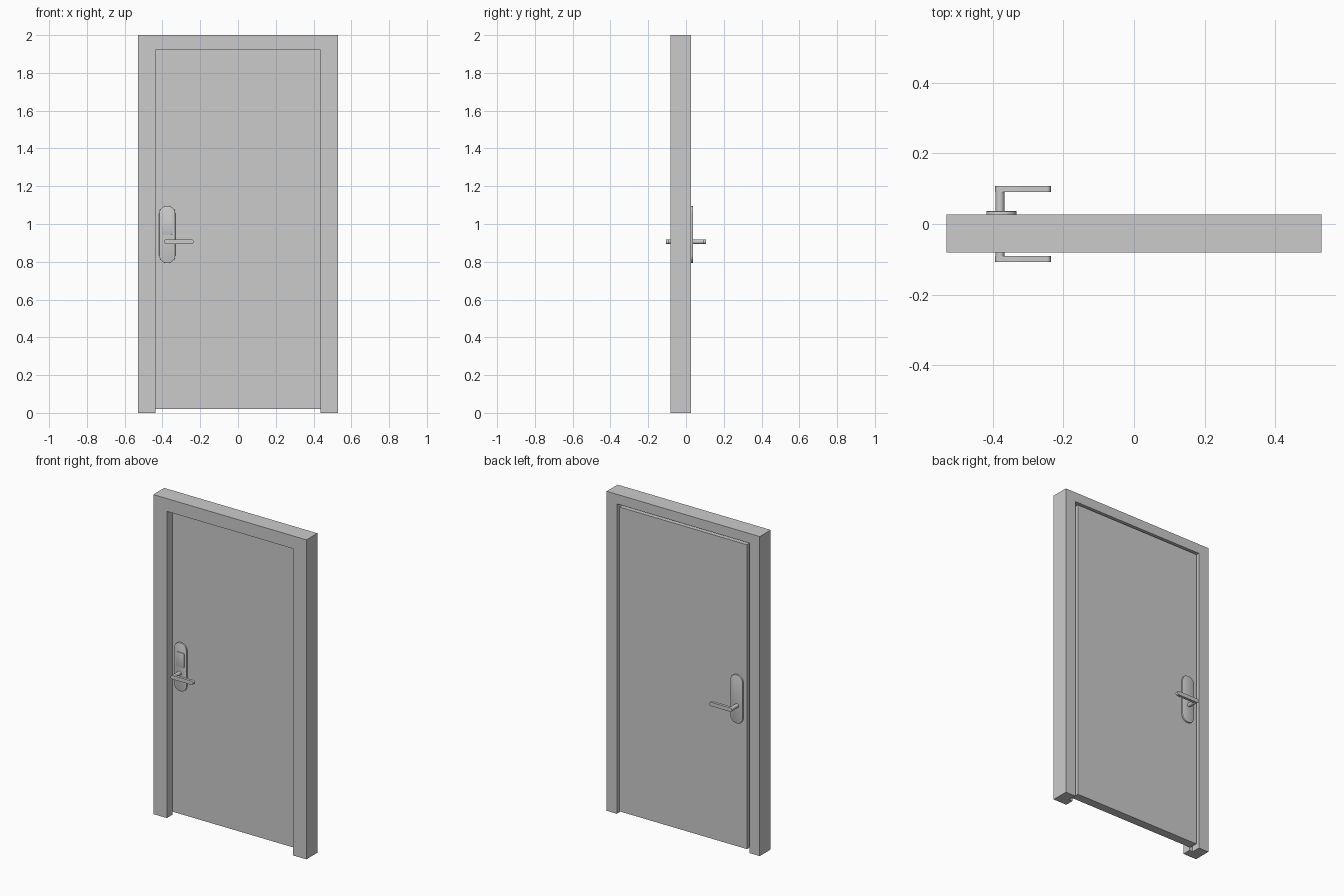
import bpy, bmesh, math

if "Cube" in bpy.data.objects:
    bpy.data.objects.remove(bpy.data.objects["Cube"])


def finish(name, bm, smooth=True):
    bmesh.ops.recalc_face_normals(bm, faces=bm.faces)
    me = bpy.data.meshes.new(name)
    bm.to_mesh(me)
    bm.free()
    ob = bpy.data.objects.new(name, me)
    bpy.context.collection.objects.link(ob)
    if smooth:
        bpy.ops.object.select_all(action='DESELECT')
        ob.select_set(True)
        bpy.context.view_layer.objects.active = ob
        bpy.ops.object.shade_smooth_by_angle(angle=math.radians(35))
    return ob


def rounded_slab(name, x0, x1, z0, z1, r, y0, y1, bevel=0, seg=8):
    """Rounded rectangle in the XZ plane, extruded from y0 to y1 (y1 = visible face)."""
    bm = bmesh.new()
    pts = []
    corners = [(x1 - r, z1 - r), (x0 + r, z1 - r), (x0 + r, z0 + r), (x1 - r, z0 + r)]
    for k, (cx, cz) in enumerate(corners):
        for i in range(seg + 1):
            a = math.pi / 2 * (k + i / seg)
            pts.append((cx + r * math.cos(a), cz + r * math.sin(a)))
    face = bm.faces.new([bm.verts.new((x, y0, z)) for x, z in pts])
    top = bmesh.ops.extrude_face_region(bm, geom=[face])['geom']
    for v in top:
        if isinstance(v, bmesh.types.BMVert):
            v.co.y = y1
    bmesh.ops.remove_doubles(bm, verts=bm.verts, dist=1e-5)
    if bevel:
        rim = [e for e in bm.edges if all(abs(v.co.y - y1) < 1e-6 for v in e.verts)]
        bmesh.ops.bevel(bm, geom=rim, offset=bevel, segments=2, profile=0.5, affect='EDGES')
    return finish(name, bm)


# Door frame: rebated L section swept along left jamb, head and right jamb
YF, YB, YD = -0.081, 0.0275, -0.0275
section = [(0.53, 2.0, YF), (0.436, 1.92, YF), (0.436, 1.92, YD),
           (0.46, 1.94, YD), (0.46, 1.94, YB), (0.53, 2.0, YB)]
bm = bmesh.new()
rings = [[bm.verts.new((s * x, y, z * up)) for x, z, y in section]
         for s, up in ((-1, 0), (-1, 1), (1, 1), (1, 0))]
for a, b in zip(rings, rings[1:]):
    for i in range(6):
        j = (i + 1) % 6
        bm.faces.new((a[i], a[j], b[j], b[i]))
bm.faces.new(rings[0])
bm.faces.new(rings[-1])
finish("door_frame", bm, smooth=False)

# Door leaf, closing against the rebate
bm = bmesh.new()
bmesh.ops.create_cube(bm, size=1)
for v in bm.verts:
    v.co.x *= 0.882
    v.co.y *= YB - YD - 0.0004
    v.co.z = 0.02 if v.co.z < 0 else 1.925
finish("door_leaf", bm, smooth=False)

# Lock plate, spindle and lever on each side
HX, HZ = -0.379, 0.906
for side, s in (("front", -1), ("back", 1)):
    rounded_slab(side + "_lock_plate", -0.417, -0.332, 0.793, 1.096, 0.04,
                 s * 0.026, s * 0.0365, bevel=0.0015)
    rounded_slab(side + "_spindle", HX - 0.0125, HX + 0.0125, HZ - 0.0125, HZ + 0.0125,
                 0.0125, s * 0.034, s * 0.092)
    rounded_slab(side + "_lever", HX - 0.0135, -0.235, HZ - 0.0122, HZ + 0.0122, 0.0118,
                 s * 0.09, s * 0.107)

# Raised reader pad on the front plate
rounded_slab("reader_pad", -0.403, -0.346, 0.945, 1.038, 0.008, -0.035, -0.042, bevel=0.001)
